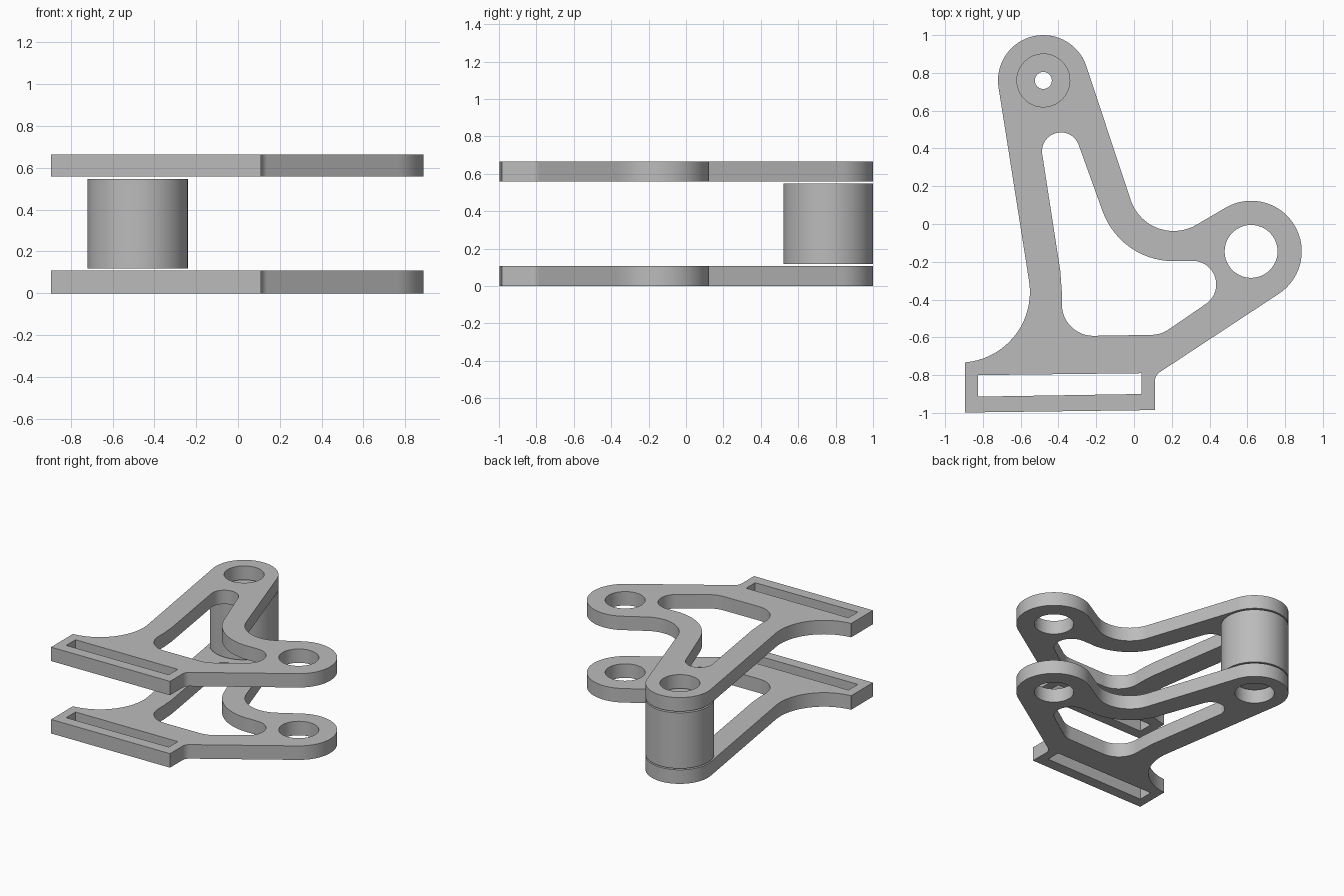
import bpy, bmesh
from math import sin, cos, radians

cube = bpy.data.objects.get("Cube")
if cube:
    bpy.data.objects.remove(cube, do_unlink=True)

grey = bpy.data.materials.new("plain grey")
grey.use_nodes = True
grey.diffuse_color = (0.5, 0.5, 0.5, 1)
grey.node_tree.nodes["Principled BSDF"].inputs["Base Color"].default_value = (0.5, 0.5, 0.5, 1)


def arc(x, y, r, start, end):
    """Points along an arc, angles in degrees."""
    n = max(4, int(abs(end - start) / 5))
    angles = [radians(start + (end - start) * i / n) for i in range(n + 1)]
    return [(x + r * cos(a), y + r * sin(a)) for a in angles]


def circle(x, y, r):
    return arc(x, y, r, 0, 360)[:-1]


def slab(name, loops, z0, z1):
    """Extrude an outline with holes between two heights."""
    curve = bpy.data.curves.new(name + " profile", 'CURVE')
    curve.dimensions = '2D'
    curve.fill_mode = 'BOTH'
    curve.extrude = (z1 - z0) / 2
    for loop in loops:
        spline = curve.splines.new('POLY')
        spline.points.add(len(loop) - 1)
        for point, (x, y) in zip(spline.points, loop):
            point.co = (x, y, 0, 1)
        spline.use_cyclic_u = True
    helper = bpy.data.objects.new(name + " helper", curve)
    bpy.context.collection.objects.link(helper)
    graph = bpy.context.evaluated_depsgraph_get()
    mesh = bpy.data.meshes.new_from_object(helper.evaluated_get(graph))
    bpy.data.objects.remove(helper, do_unlink=True)
    bpy.data.curves.remove(curve)

    bm = bmesh.new()
    bm.from_mesh(mesh)
    bmesh.ops.remove_doubles(bm, verts=bm.verts, dist=0.0005)
    bmesh.ops.recalc_face_normals(bm, faces=bm.faces)
    bmesh.ops.translate(bm, verts=bm.verts, vec=(0, 0, (z0 + z1) / 2))
    bm.to_mesh(mesh)
    bm.free()
    mesh.name = name
    mesh.materials.clear()
    mesh.materials.append(grey)
    mesh.shade_smooth()
    mesh.set_sharp_from_angle(angle=radians(30))
    obj = bpy.data.objects.new(name, mesh)
    bpy.context.collection.objects.link(obj)
    return obj


PIVOT = (-0.48, 0.76)      # far boss, carries the spacer
EYE = (0.62, -0.145)       # side boss
BEND = (0.21, 0.203)       # centre of the curved inner elbow

# Outer edge of the bracket, counterclockwise from the foot
outline = (
    [(-0.895, -0.998), (0.11, -0.985)]
    + arc(0.172, -0.835, 0.062, 180, 123)
    + arc(*EYE, 0.268, -57, 120)
    + arc(*BEND, 0.24, -60, -161)
    + arc(*PIVOT, 0.24, 19, 189)
    + arc(-0.925, -0.36, 0.374, 10, -85)
    + [(-0.895, -0.735)]
)

# Large rounded window between the arms
window = (
    arc(-0.387, 0.385, 0.1, 189, 19)
    + arc(*BEND, 0.4, 199, 276)
    + arc(0.31, -0.32, 0.125, 85, -57)
    + arc(0.09, -0.42, 0.167, -57, -90)
    + arc(-0.215, -0.425, 0.167, -90, -180)
    + [(-0.382, -0.36), (-0.39, -0.25)]
)

# Strap slot in the foot
slot = [(-0.825, -0.8), (0.04, -0.79), (0.04, -0.9), (-0.825, -0.914)]

plate = [outline, window, slot, circle(*PIVOT, 0.14), circle(*EYE, 0.14)]

slab("lower_plate", plate, 0, 0.108)
slab("upper_plate", plate, 0.558, 0.665)
slab("spacer", [circle(*PIVOT, 0.24), circle(*PIVOT, 0.045)], 0.118, 0.547)
